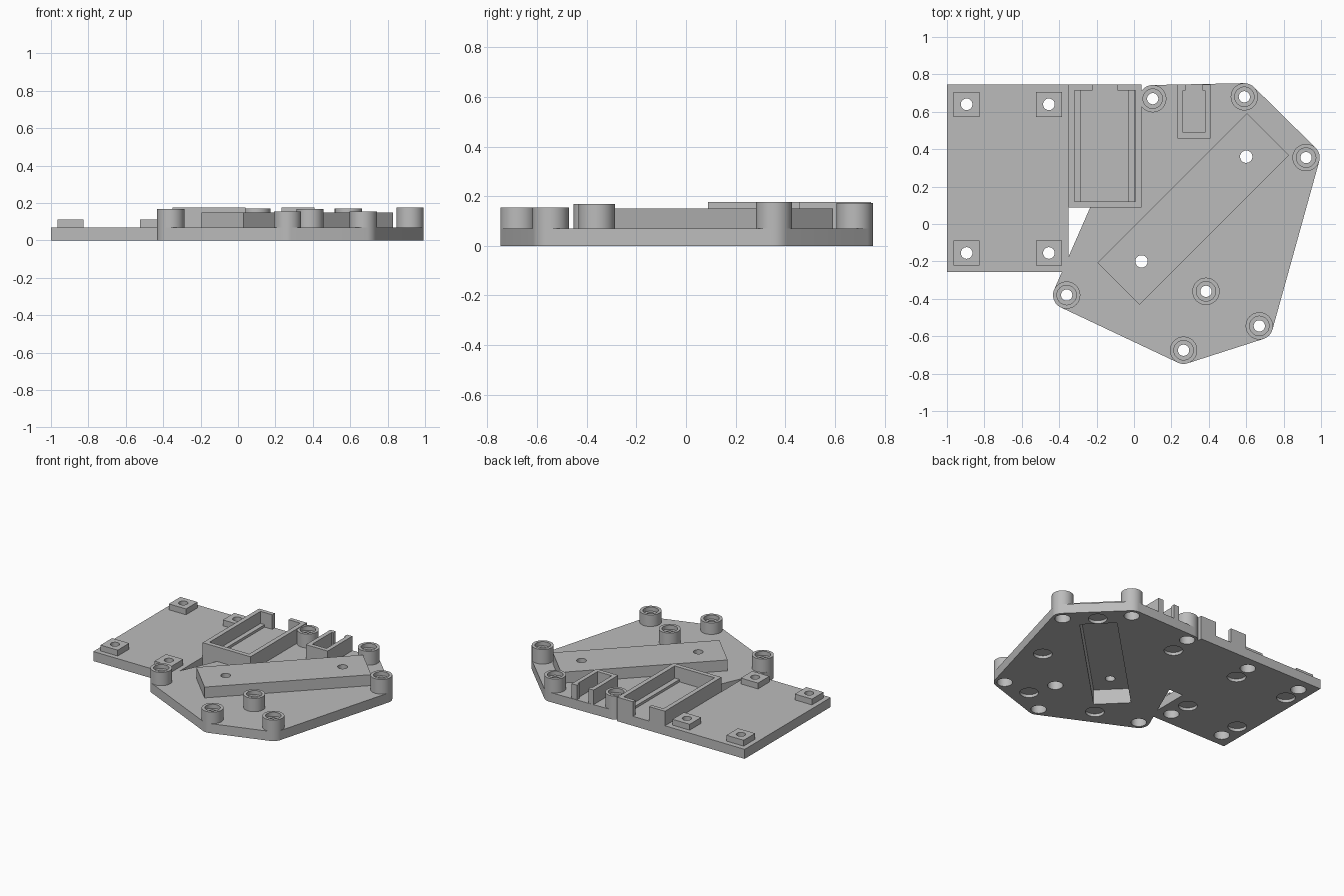
import bpy, bmesh
from math import cos, sin, pi, radians
from mathutils import Matrix, Vector

cube = bpy.data.objects.get("Cube")
if cube:
    bpy.data.objects.remove(cube)

grey = bpy.data.materials.new("plain grey")
grey.use_nodes = True
grey.diffuse_color = (0.5, 0.5, 0.5, 1)
grey.node_tree.nodes["Principled BSDF"].inputs["Base Color"].default_value = (0.5, 0.5, 0.5, 1)

PLATE = 0.07          # plate thickness
SINK = 0.06           # raised parts start slightly inside the plate
R = 0.073             # post radius


def make_object(name, bm):
    bmesh.ops.recalc_face_normals(bm, faces=bm.faces)
    mesh = bpy.data.meshes.new(name)
    bm.to_mesh(mesh)
    bm.free()
    mesh.materials.append(grey)
    obj = bpy.data.objects.new(name, mesh)
    bpy.context.collection.objects.link(obj)
    return obj


def add_prism(bm, points, z0, z1):
    face = bm.faces.new([bm.verts.new((x, y, z0)) for x, y in points])
    top = bmesh.ops.extrude_face_region(bm, geom=[face])["geom"]
    verts = [v for v in top if isinstance(v, bmesh.types.BMVert)]
    bmesh.ops.translate(bm, verts=verts, vec=(0, 0, z1 - z0))


def prism(name, points, z0, z1):
    bm = bmesh.new()
    add_prism(bm, points, z0, z1)
    return make_object(name, bm)


def rect(x0, y0, x1, y1):
    return [(x0, y0), (x1, y0), (x1, y1), (x0, y1)]


def circle(x, y, r, n=48):
    return [(x + r * cos(2 * pi * i / n), y + r * sin(2 * pi * i / n)) for i in range(n)]


def diagonal(length, width):
    """Rectangle turned 45 degrees about the housing centre."""
    turn = Matrix.Rotation(radians(45), 2)
    corners = rect(-length / 2, -width / 2, length / 2, width / 2)
    return [turn @ Vector(c) + Vector((0.317, 0.08)) for c in corners]


def add_bore(bm, x, y, steps):
    """Stepped round cutter; steps are (radius, height) from bottom to top."""
    rings = [[bm.verts.new((px, py, z)) for px, py in circle(x, y, r)] for r, z in steps]
    bm.faces.new(rings[0])
    bm.faces.new(rings[-1])
    for low, high in zip(rings, rings[1:]):
        for i in range(len(low)):
            j = (i + 1) % len(low)
            bm.faces.new((low[i], low[j], high[j], high[i]))


def boolean(obj, other, operation):
    mod = obj.modifiers.new(operation.lower(), "BOOLEAN")
    mod.object = other
    mod.operation = operation
    mod.solver = "EXACT"
    mod.use_self = True


# x, y, top height of each screw post
posts = [(-0.36, -0.38, 0.168), (0.265, -0.675, 0.155), (0.67, -0.545, 0.155),
         (0.92, 0.355, 0.177), (0.59, 0.68, 0.172), (0.1, 0.67, 0.172),
         (0.385, -0.36, 0.168)]
pads = [(x, y) for x in (-0.895, -0.455) for y in (-0.155, 0.64)]
magnets = [(-0.9, 0), (-0.47, 0), (-0.9, 0.505), (-0.47, 0.505), (0.08, 0.505),
           (0.74, 0.505), (0.72, -0.09), (0.456, -0.546), (-0.045, -0.46)]
parts = []

# Base plate: rounded hull around the posts, joined to the rectangular wing
bm = bmesh.new()
for x, y, _ in posts:
    for z in (0, PLATE):
        for px, py in circle(x, y, R):
            bm.verts.new((px, py, z))
hull = bmesh.ops.convex_hull(bm, input=bm.verts)
junk = {v for v in hull["geom_interior"] + hull["geom_unused"] if isinstance(v, bmesh.types.BMVert)}
bmesh.ops.delete(bm, geom=list(junk), context="VERTS")
bmesh.ops.dissolve_limit(bm, angle_limit=0.01, verts=bm.verts, edges=bm.edges)
base = make_object("base_plate", bm)
wing = prism("wing_helper", [(-1, -0.257), (-0.35, -0.257), (-0.35, 0.088),
                             (0.04, 0.088), (0.04, 0.745), (-1, 0.745)], 0, PLATE)
boolean(base, wing, "UNION")
parts.append(base)

# Screw posts
for i, (x, y, top) in enumerate(posts):
    parts.append(prism(f"screw_post_{i + 1}", circle(x, y, R), SINK, top))

# Square mounting pads
for i, (x, y) in enumerate(pads):
    parts.append(prism(f"mount_pad_{i + 1}", rect(x - 0.07, y - 0.067, x + 0.07, y + 0.067), SINK, 0.113))

# Diagonal raised housing
parts.append(prism("diagonal_housing", diagonal(1.13, 0.318), SINK, 0.15))


# Open trays with a back opening between two lips
def tray(name, x0, x1, y0, wall, lip0, lip1):
    back, inner = 0.745, 0.715
    a, b = x0 + wall, x1 - wall
    outline = [(x0, y0), (x1, y0), (x1, back), (lip1, back), (lip1, inner), (b, inner),
               (b, y0 + wall), (a, y0 + wall), (a, inner), (lip0, inner), (lip0, back), (x0, back)]
    return prism(name, outline, SINK, 0.177)


parts.append(tray("large_tray", -0.35, 0.04, 0.088, 0.033, -0.222, -0.088))
parts.append(tray("small_bracket", 0.232, 0.41, 0.458, 0.031, 0.275, 0.367))

# Ledges along the sides of the large tray
for side, x in (("right", -0.32), ("left", -0.032)):
    parts.append(prism(f"tray_ledge_{side}", rect(x, 0.12, x + 0.037, 0.716), SINK, 0.088))

# Cutters: stepped screw bores, pad bores, housing holes, underside recesses
bm = bmesh.new()
for x, y, top in posts:
    add_bore(bm, x, y, [(0.052, -0.1), (0.052, 0.09), (0.03, 0.09),
                        (0.03, top - 0.03), (0.052, top - 0.03), (0.052, 0.3)])
for x, y in pads:
    add_bore(bm, x, y, [(0.052, -0.1), (0.052, 0.065), (0.031, 0.065), (0.031, 0.3)])
for x, y in ((0.6, 0.36), (0.04, -0.2)):
    add_bore(bm, x, y, [(0.033, 0.09), (0.033, 0.3)])
for x, y in magnets:
    add_bore(bm, x, y, [(0.063, -0.1), (0.063, 0.022)])
add_prism(bm, diagonal(1.07, 0.25), -0.1, 0.11)
cutter = make_object("hole_cutter", bm)

# Cut every part, keep the result and shade it
for obj in parts:
    if not obj.name.startswith(("tray", "large", "small")):
        boolean(obj, cutter, "DIFFERENCE")
bpy.context.view_layer.update()
graph = bpy.context.evaluated_depsgraph_get()
results = [bpy.data.meshes.new_from_object(o.evaluated_get(graph)) for o in parts]
for obj, mesh in zip(parts, results):
    obj.modifiers.clear()
    obj.data = mesh
for helper in (wing, cutter):
    bpy.data.objects.remove(helper)

bpy.ops.object.select_all(action="DESELECT")
for obj in parts:
    obj.select_set(True)
bpy.context.view_layer.objects.active = base
bpy.ops.object.shade_smooth_by_angle(angle=radians(30))
